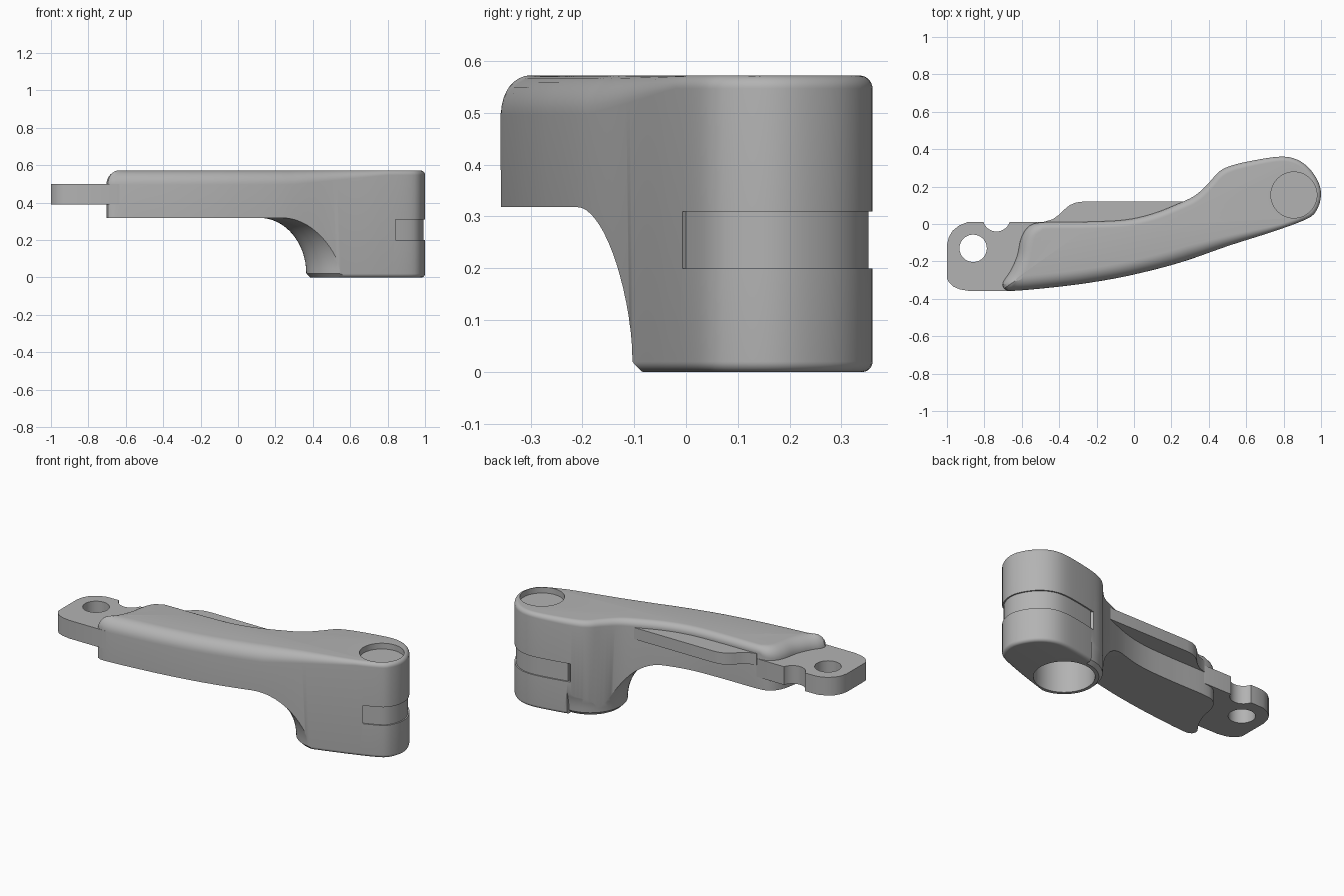
import bpy, bmesh, math
from mathutils import Vector

cube = bpy.data.objects.get("Cube")
if cube:
    bpy.data.objects.remove(cube, do_unlink=True)

grey = bpy.data.materials.new("plain grey")
grey.use_nodes = True
grey.diffuse_color = (0.45, 0.45, 0.45, 1)
grey.node_tree.nodes["Principled BSDF"].inputs["Base Color"].default_value = (0.45, 0.45, 0.45, 1)


def loft(name, rings):
    """Closed solid through rings of equal point count."""
    bm = bmesh.new()
    loops = [[bm.verts.new(p) for p in ring] for ring in rings]
    n = len(loops[0])
    for low, high in zip(loops, loops[1:]):
        for i in range(n):
            j = (i + 1) % n
            bm.faces.new((low[i], low[j], high[j], high[i]))
    bm.faces.new(loops[0][::-1])
    bm.faces.new(loops[-1])
    bmesh.ops.recalc_face_normals(bm, faces=bm.faces)
    mesh = bpy.data.meshes.new(name)
    bm.to_mesh(mesh)
    bm.free()
    obj = bpy.data.objects.new(name, mesh)
    bpy.context.collection.objects.link(obj)
    mesh.materials.append(grey)
    return obj


def prism(name, pts, z0, z1):
    return loft(name, [[(p[0], p[1], z) for p in pts] for z in (z0, z1)])


def circle(cx, cy, r, n=64):
    return [(cx + r * math.cos(math.tau * i / n), cy + r * math.sin(math.tau * i / n)) for i in range(n)]


def combine(obj, other, operation):
    mod = obj.modifiers.new("combine", 'BOOLEAN')
    mod.operation, mod.object, mod.solver = operation, other, 'EXACT'
    bpy.context.view_layer.objects.active = obj
    bpy.ops.object.modifier_apply(modifier=mod.name)
    bpy.data.objects.remove(other, do_unlink=True)


def spline(ctrl, count):
    """Closed smooth curve through the control points, evenly spaced."""
    c = [Vector(p) for p in ctrl]
    n, fine = len(c), []
    for i in range(n):
        a, b, d, e = c[i - 1], c[i], c[(i + 1) % n], c[(i + 2) % n]
        for k in range(20):
            t = k / 20
            fine.append(0.5 * (2 * b + (d - a) * t + (2 * a - 5 * b + 4 * d - e) * t * t
                               + (3 * b - a - 3 * d + e) * t ** 3))
    fine.append(fine[0])
    lengths = [(q - p).length for p, q in zip(fine, fine[1:])]
    step, out, walked = sum(lengths) / count, [], 0.0
    for p, q, l in zip(fine, fine[1:], lengths):
        while len(out) < count and len(out) * step < walked + l:
            out.append(p.lerp(q, (len(out) * step - walked) / l))
        walked += l
    return out


def smooth_normals(pts, window):
    n = len(pts)
    raw = []
    for i in range(n):
        d = pts[(i + 1) % n] - pts[i - 1]
        raw.append(Vector((d.y, -d.x)).normalized())
    return [sum((raw[(i + k) % n] for k in range(-window, window + 1)), Vector((0, 0))).normalized()
            for i in range(n)]


# Plan outline of the arm, counter-clockwise from the narrow end
outline = spline([
    (-.695, -.345), (-.64, -.357), (-.4, -.335), (-.2, -.308), (0, -.27), (.25, -.205), (.51, -.115),
    (.76, -.035), (.93, .03), (.98, .08), (1, .155), (.985, .225), (.935, .3), (.865, .347),
    (.78, .36), (.64, .34), (.52, .312), (.455, .28), (.4, .22), (.33, .155), (.24, .11),
    (.1, .055), (-.05, .022), (-.25, .012), (-.5, .008), (-.57, -.02), (-.605, -.08),
    (-.625, -.17), (-.66, -.25), (-.7, -.31)], 180)
normals = smooth_normals(outline, 4)
TOP, LEDGE = 0.572, 0.318


def top_radius(p, n):
    taper = min(1, max(0, (0.8 - p.x) / 0.5))
    facing = max(0, -n.y, -n.x if p.x < -0.5 else 0)
    return 0.025 + taper * (0.012 + 0.04 * facing)


def inset_ring(angle, top):
    ring = []
    for p, n in zip(outline, normals):
        r = top_radius(p, n) if top else 0.02
        q = p - n * r * (1 - math.cos(angle))
        drop = r * (1 - math.sin(angle))
        ring.append((q.x, q.y, TOP - drop if top else drop))
    return ring


# Arm body with rounded upper and lower edges
angles = [i * math.pi / 16 for i in range(9)]
body = loft("arm_body", [inset_ring(a, False) for a in reversed(angles)]
            + [inset_ring(a, True) for a in angles])

# Scoop below the beam, leaving a flared round foot under the head
HX, HY = 0.57, 0.10
profile = [(.185, -.2), (.185, 0), (.191, .006), (.199, .014)]
for i in range(17):
    t = i / 16 * math.pi / 2
    profile.append((.205 + .25 * (1 - math.cos(t)), .02 + (LEDGE - .02) * math.sin(t)))
profile.append((.457, LEDGE + .05))
flare = loft("flare", [[(x, y, z) for x, y in circle(HX, HY, r)] for r, z in profile])
scoop = prism("scoop", [(-1.3, -1), (HX, -1), (HX, 1), (-1.3, 1)], -.1, LEDGE)
combine(scoop, flare, 'DIFFERENCE')
combine(body, scoop, 'DIFFERENCE')

# Slot around the head with a slightly recessed band inside
start, end = Vector((.84, -.005)), Vector((.55, .32))
along = (end - start).normalized()
out = Vector((along.y, -along.x))
a, b = start - along * .4, end + along * .4
combine(body, prism("slot", [a, a + out, b + out, b], .2, .31), 'DIFFERENCE')
band = [p - n * .008 for p, n in zip(outline, normals) if p.x > .56]
combine(body, prism("band", band, .19, .322), 'UNION')

# Round pocket below and shallow recess on top
combine(body, prism("pocket", circle(HX, HY, .165), -.1, .25), 'DIFFERENCE')
combine(body, prism("recess", circle(.855, .155, .123), TOP - .035, TOP + .1), 'DIFFERENCE')

# End tab with a bolt hole and a round notch
tab = prism("end_tab", [
    (-1, -.29), (-.99, -.31), (-.965, -.335), (-.93, -.35), (-.88, -.358), (-.64, -.358), (-.4, -.3),
    (-.4, 0), (-.5, .012), (-.83, .012), (-.89, .01), (-.935, -.008), (-.97, -.036),
    (-.99, -.07), (-1, -.11)], .39, .5)
combine(tab, prism("bolt_hole", circle(-.86, -.13, .073), .2, .7), 'DIFFERENCE')
combine(tab, prism("notch", circle(-.735, .033, .073), .2, .7), 'DIFFERENCE')

# Thin flange along the back edge
flange = prism("back_flange", [
    (-.52, -.06), (.3, .06), (.3, .12), (-.27, .12), (-.31, .115), (-.345, .1), (-.375, .075),
    (-.4, .05), (-.435, .025), (-.48, .012)], .46, .53)

for obj in (body, tab, flange):
    bpy.ops.object.select_all(action='DESELECT')
    obj.select_set(True)
    bpy.context.view_layer.objects.active = obj
    bpy.ops.object.shade_smooth_by_angle(angle=math.radians(30))
